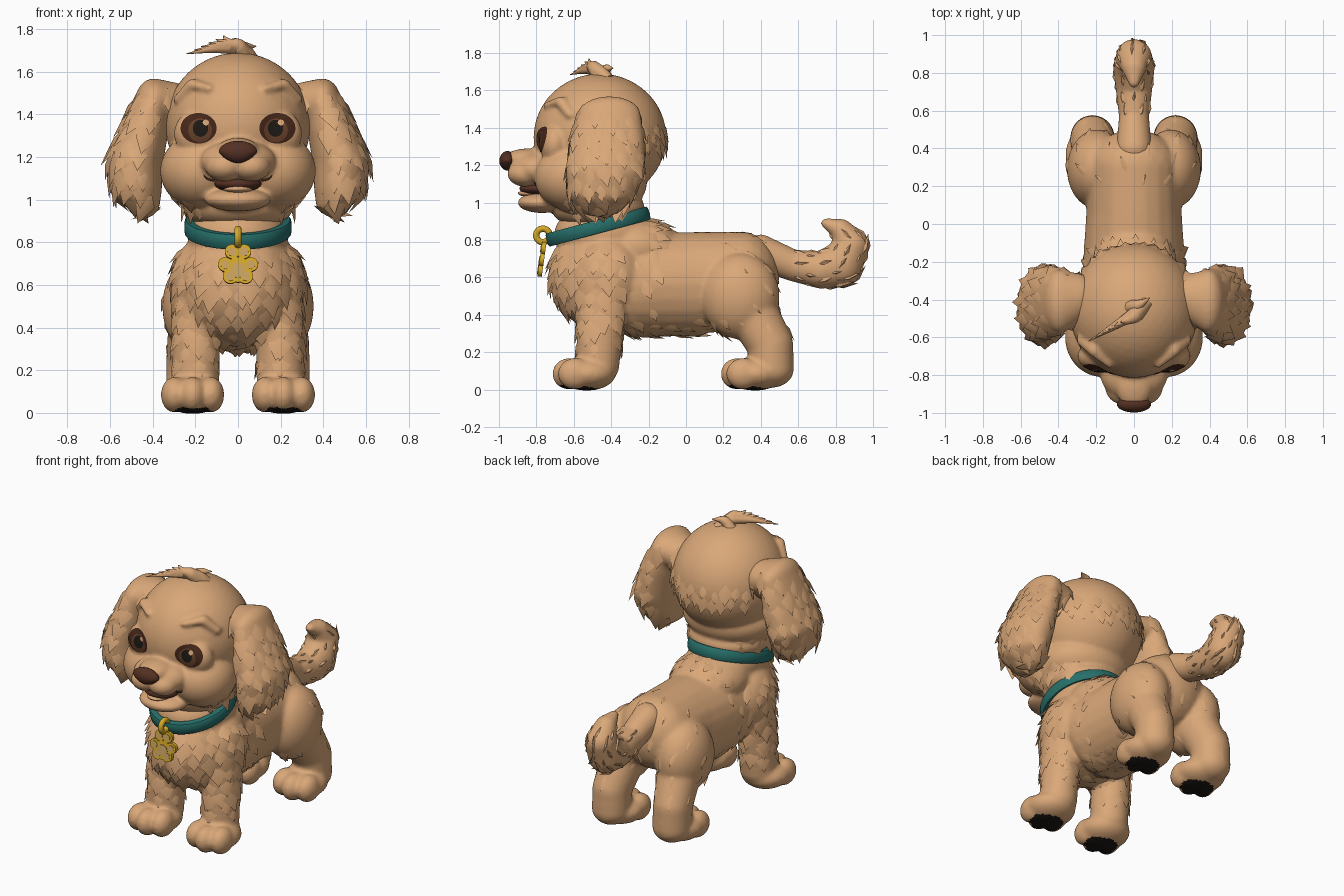
import bpy, bmesh, math, random
from mathutils import Vector, Matrix
from mathutils.bvhtree import BVHTree

random.seed(4)
if "Cube" in bpy.data.objects:
    bpy.data.objects.remove(bpy.data.objects["Cube"])


def material(name, *rgb):
    m = bpy.data.materials.new(name)
    m.use_nodes = True
    m.diffuse_color = (*rgb, 1)
    m.node_tree.nodes["Principled BSDF"].inputs["Base Color"].default_value = (*rgb, 1)
    return m


FUR = material("tan fur", .7, .39, .19)
PAD = material("black pads", .012, .009, .007)
NOSE = material("nose brown", .09, .03, .017)
EYE = material("dark eye brown", .06, .02, .01)
IRIS = material("iris brown", .13, .05, .022)
TEAL = material("teal collar", .02, .16, .145)
GOLD = material("gold", .68, .4, .02)
PALE = material("pale gold", .6, .37, .12)


def finish(name, bm, mats, angle=None):
    bmesh.ops.recalc_face_normals(bm, faces=bm.faces)
    me = bpy.data.meshes.new(name)
    bm.to_mesh(me)
    bm.free()
    for m in mats:
        me.materials.append(m)
    ob = bpy.data.objects.new(name, me)
    bpy.context.collection.objects.link(ob)
    if angle:
        bpy.context.view_layer.objects.active = ob
        bpy.ops.object.select_all(action='DESELECT')
        ob.select_set(True)
        bpy.ops.object.shade_smooth_by_angle(angle=math.radians(angle))
    else:
        me.shade_smooth()
    return ob


def blob(bm, x, y, z, rx, ry, rz, detail=4):
    mat = Matrix.Translation((x, y, z)) @ Matrix.Diagonal((rx, ry, rz, 1))
    bmesh.ops.create_icosphere(bm, subdivisions=detail, radius=1, matrix=mat)


def chain(bm, points, steps=9):
    for a, b in zip(points, points[1:]):
        for i in range(steps + 1):
            t = i / steps
            blob(bm, *[p + (q - p) * t for p, q in zip(a, b)], 3)


def flip(p, s):
    return (p[0] * s, *p[1:])


def fuse(name, bm, voxel=.012, passes=10):
    """Melt overlapping blobs into one smooth skin."""
    ob = finish(name, bm, [FUR])
    r = ob.modifiers.new("Skin", 'REMESH')
    r.mode, r.voxel_size = 'VOXEL', voxel
    s = ob.modifiers.new("Soften", 'SMOOTH')
    s.factor, s.iterations = .5, passes
    deps = bpy.context.evaluated_depsgraph_get()
    me = bpy.data.meshes.new_from_object(ob.evaluated_get(deps))
    ob.modifiers.clear()
    ob.data = me
    me.materials.clear()
    for m in (FUR, PAD):
        me.materials.append(m)
    me.shade_smooth()
    return ob


def tufts(name, src, keep, flow, gap, length, width=.45, lift=.13):
    """Scatter pointed locks of fur lying along the flow over a region."""
    spots = [(p.center.copy(), p.normal.copy()) for p in src.data.polygons
             if keep(p.center, p.normal)]
    random.shuffle(spots)
    used, bm = [], bmesh.new()
    for c, n in spots[:2500]:
        if any((c - u).length_squared < gap * gap for u in used):
            continue
        d = flow(c)
        d = d - n * d.dot(n)
        if d.length < .05:
            continue
        used.append(c)
        d.normalize()
        size = length * random.uniform(.75, 1.2)
        side = n.cross(d) * size * width
        d = (d + n.cross(d) * random.uniform(-.2, .2)) * size
        back, left, right, ridge, tip = [bm.verts.new(v) for v in (
            c - d * .6 - n * .012, c - side - n * .008, c + side - n * .008,
            c + n * .1 * size, c + d * .75 + n * lift * size)]
        for f in ((back, left, ridge), (back, ridge, right), (left, tip, ridge),
                  (ridge, tip, right), (left, back, right, tip)):
            bm.faces.new(f)
    return finish(name, bm, [FUR], 70)


def strand(name, points, radius, mat):
    """A tapering lock or line swept along a smooth path."""
    cu = bpy.data.curves.new(name, 'CURVE')
    cu.dimensions, cu.bevel_depth, cu.bevel_resolution = '3D', radius, 2
    cu.use_fill_caps = True
    sp = cu.splines.new('BEZIER')
    sp.bezier_points.add(len(points) - 1)
    for i, (bp, p) in enumerate(zip(sp.bezier_points, points)):
        bp.co = p
        bp.handle_left_type = bp.handle_right_type = 'AUTO'
        bp.radius = 1 - .95 * (i / (len(points) - 1)) ** 2
    cu.materials.append(mat)
    ob = bpy.data.objects.new(name, cu)
    bpy.context.collection.objects.link(ob)


# Torso, legs and paws
bm = bmesh.new()
blob(bm, 0, -.42, .61, .29, .315, .3)
blob(bm, 0, -.44, .83, .235, .265, .17)
blob(bm, 0, -.27, .76, .235, .25, .16)
chain(bm, [(0, -.25, .56, .275, .2, .28), (0, .05, .565, .255, .2, .28),
           (0, .3, .61, .245, .2, .235)])
paws = [Vector((s * .213, y, 0)) for s in (1, -1) for y in (-.53, .37)]
for s in (1, -1):
    blob(bm, s * .19, -.42, .61, .125, .18, .2)
    chain(bm, [flip(p, s) for p in ((.195, -.45, .5, .112, .14, .12), (.2, -.47, .13, .115, .115, .1))])
    blob(bm, s * .195, .29, .5, .16, .21, .23)
    chain(bm, [flip(p, s) for p in ((.2, .36, .4, .13, .14, .13), (.22, .45, .24, .118, .125, .12),
                                    (.22, .46, .11, .118, .118, .1))])
for x, y, z in paws:
    blob(bm, x, y, .085, .15, .155, .09)
    for toe in (-.085, 0, .085):
        blob(bm, x + toe, y - .095 + abs(toe) * .35, .085, .064, .09, .085)
body = fuse("body", bm)
for p in body.data.polygons:
    sole = min((p.center.xy - q.xy + Vector((0, .04))).length for q in paws)
    p.material_index = int(p.center.z < .025 and p.normal.z < -.7 and sole < .105)

# Tail
bm = bmesh.new()
tail_path = [(0, .4, .735, .095, .09, .095), (0, .57, .665, .08, .08, .085), (0, .72, .64, .098, .09, .1),
             (0, .83, .67, .11, .115, .125), (0, .885, .77, .095, .095, .09), (0, .83, .855, .065, .06, .058),
             (0, .755, .89, .03, .035, .027)]
chain(bm, tail_path)
tail = fuse("tail", bm, .01, 5)


def along_tail(c):
    pairs = [(Vector(a[:3]), Vector(b[:3])) for a, b in zip(tail_path, tail_path[1:])]
    a, b = min(pairs, key=lambda ab: (c - (ab[0] + ab[1]) / 2).length)
    return b - a


tufts("tail_fur", tail, lambda c, n: c.y > .6 and c.z < .84, along_tail, .065, .1, .2, -.08)

# Head with cheeks, muzzle, jaw, brows and throat
bm = bmesh.new()
blob(bm, 0, -.46, 1.35, .34, .355, .34)
blob(bm, 0, -.49, 1.1, .31, .28, .18)
blob(bm, 0, -.47, .97, .262, .25, .12)
blob(bm, 0, -.79, 1.18, .18, .15, .1)
blob(bm, 0, -.845, 1.232, .1, .13, .058)
blob(bm, 0, -.77, 1.0, .155, .13, .055)
for s in (1, -1):
    blob(bm, s * .17, -.6, 1.135, .195, .21, .18)
    blob(bm, s * .062, -.86, 1.155, .092, .095, .07)
    blob(bm, s * .18, -.7, 1.31, .12, .08, .115)
    chain(bm, [flip(p, s) for p in ((.13, -.735, 1.52, .02, .03, .02), (.21, -.665, 1.54, .035, .04, .028),
                                    (.285, -.615, 1.47, .02, .03, .02))])
head = fuse("head", bm, .011, 7)
skin = BVHTree.FromPolygons([v.co for v in head.data.vertices],
                            [p.vertices for p in head.data.polygons])


def on_face(x, z, lift):
    hit = skin.ray_cast(Vector((x, -2, z)), Vector((0, 1, 0)))[0]
    return Vector((x, hit.y - lift, z))


def decal(name, cx, cz, rx, rz, lift, mat, n=24, rings=4):
    """A thin painted oval that follows the face."""
    bm = bmesh.new()
    hub = bm.verts.new(on_face(cx, cz, lift))
    last = None
    for r in range(1, rings + 1):
        k = r / rings
        ring = [bm.verts.new(on_face(cx + rx * k * math.cos(a * math.tau / n),
                                     cz + rz * k * math.sin(a * math.tau / n), lift)) for a in range(n)]
        for i in range(n):
            j = (i + 1) % n
            bm.faces.new((last[i], ring[i], ring[j], last[j]) if last else (hub, ring[i], ring[j]))
        last = ring
    finish(name, bm, [mat])


# Eyes and smile
for s, side in ((1, "left"), (-1, "right")):
    decal(side + "_eye", s * .185, 1.335, .085, .072, .003, EYE)
    decal(side + "_iris", s * .178, 1.325, .056, .056, .005, IRIS)
    decal(side + "_pupil", s * .176, 1.335, .036, .04, .007, PAD)
    decal(side + "_eye_glint", s * .176 + .025, 1.362, .015, .014, .009, FUR, 12, 1)
    smile = [(.11, 1.09), (.145, 1.1), (.17, 1.13)]
    strand(side + "_smile", [on_face(s * x, z, 0) for x, z in smile], .006, EYE)

# Nose, mouth and tongue
bm = bmesh.new()
blob(bm, 0, -.955, 1.224, .09, .043, .052)
for v in bm.verts:
    v.co.x *= 1 + 6 * min(0, v.co.z - 1.224)
finish("nose", bm, [NOSE])
bm = bmesh.new()
blob(bm, 0, -.79, 1.075, .11, .1, .04)
finish("mouth", bm, [NOSE])
bm = bmesh.new()
blob(bm, 0, -.81, 1.05, .07, .088, .022)
finish("tongue", bm, [FUR])

# Ears
down = lambda c: Vector((0, .1, -1))
for s, side in ((1, "left"), (-1, "right")):
    bm = bmesh.new()
    chain(bm, [flip(p, s) for p in (
        (.3, -.39, 1.44, .1, .13, .11), (.395, -.41, 1.47, .085, .17, .1), (.435, -.42, 1.33, .11, .2, .12),
        (.485, -.43, 1.17, .135, .215, .12), (.48, -.45, 1.06, .125, .185, .09),
        (.44, -.46, .98, .075, .13, .055))])
    ear = fuse(side + "_ear", bm)
    sweep = lambda c, s=s: Vector((s * .2, .1, -1))
    tufts(side + "_ear_fur", ear, lambda c, n: c.z < 1.48 and n.x * s > -.5, sweep, .07, .115, .4, .1)

# Fur on the head, chest, legs and rump
tufts("nape_fur", head, lambda c, n: c.y > -.28 and 1.3 < c.z < 1.4, down, .055, .1)
tufts("throat_fur", head, lambda c, n: .93 < c.z < 1.02 and c.y > -.68 and abs(c.x) > .17,
      lambda c: Vector((c.x, 0, -1)), .06, .1)
tufts("chest_fur", body, lambda c, n: .32 < c.z < .76 and c.y < -.38 and n.z > -.7, down, .066, .11, .5)
tufts("shoulder_fur", body, lambda c, n: c.z > .76 and -.2 < c.y < -.1,
      lambda c: Vector((0, 1, -.4)), .06, .09)
tufts("side_fur", body, lambda c, n: -.38 < c.y < -.15 and .3 < c.z < .74, lambda c: Vector((0, .5, -1)), .1, .1)
tufts("leg_fur", body, lambda c, n: .22 < c.z < .36 and c.y < -.3, down, .08, .09, .5)
tufts("belly_fur", body, lambda c, n: .25 < c.z < .36 and -.3 < c.y < .2 and n.z < -.3,
      lambda c: Vector((0, 1, -.4)), .08, .09)
tufts("rump_fur", body, lambda c, n: c.y > .2 and .3 < c.z and n.y > -.1,
      lambda c: Vector((0, .7, -1)), .12, .085, .3, .05)

# Swept locks of hair on the crown
for i in range(6):
    t = i / 5
    strand("crown_lock", [(.06 - .03 * t, -.42 - .03 * t, 1.65), (.02 - .02 * t, -.46 - .03 * t, 1.7 + .02 * t),
                          (-.07 + .03 * t, -.52 + .01 * t, 1.71 + .025 * t),
                          (-.24 + .17 * t, -.62 + .1 * t, 1.685 + .085 * t)], .042, FUR)
strand("crown_curl", [(-.02, -.44, 1.66), (.02, -.43, 1.71), (.085, -.39, 1.72)], .04, FUR)

# Collar
bm = bmesh.new()
tilt = Matrix.Translation((0, -.47, .872)) @ Matrix.Rotation(math.radians(15), 4, 'X')
band = [(-.04, -.036), (-.006, -.036), (0, -.028), (.002, 0), (0, .028), (-.006, .036), (-.04, .036)]
n = 64
rings = [[bm.verts.new(tilt @ Vector(((.25 + r) * math.cos(a * math.tau / n),
                                      (.283 + r) * math.sin(a * math.tau / n), h))) for r, h in band]
         for a in range(n)]
for a, b in zip(rings, rings[1:] + rings[:1]):
    for i in range(len(band)):
        j = (i + 1) % len(band)
        bm.faces.new((a[i], a[j], b[j], b[i]))
finish("collar", bm, [TEAL], 50)

# Tag ring and paw-shaped tag
bpy.ops.mesh.primitive_torus_add(location=(0, -.765, .825), rotation=(0, math.pi / 2, 0),
                                 major_radius=.036, minor_radius=.017)
bpy.context.object.name = "tag_ring"
bpy.context.object.data.materials.append(GOLD)
bpy.ops.object.shade_smooth()


def paw_plate(name, scale, y, depth, mat):
    bm = bmesh.new()
    spots = [(0, .67, .06), (.035, .64, .036), (-.035, .64, .036)]
    spots += [(.06 * math.sin(a), .69 + .075 * math.cos(a), .034) for a in (-1.5, -.48, .48, 1.5)]
    lean = Matrix.Translation((0, y, .7)) @ Matrix.Rotation(math.radians(82), 4, 'X')
    for x, z, r in spots:
        bmesh.ops.create_cone(bm, cap_ends=True, segments=20, radius1=r * scale, radius2=r * scale,
                              depth=depth, matrix=lean @ Matrix.Translation((x, z - .7, 0)))
    finish(name, bm, [mat], 40)


paw_plate("tag", 1, -.77, .024, GOLD)
paw_plate("tag_paw_print", .6, -.783, .006, PALE)
